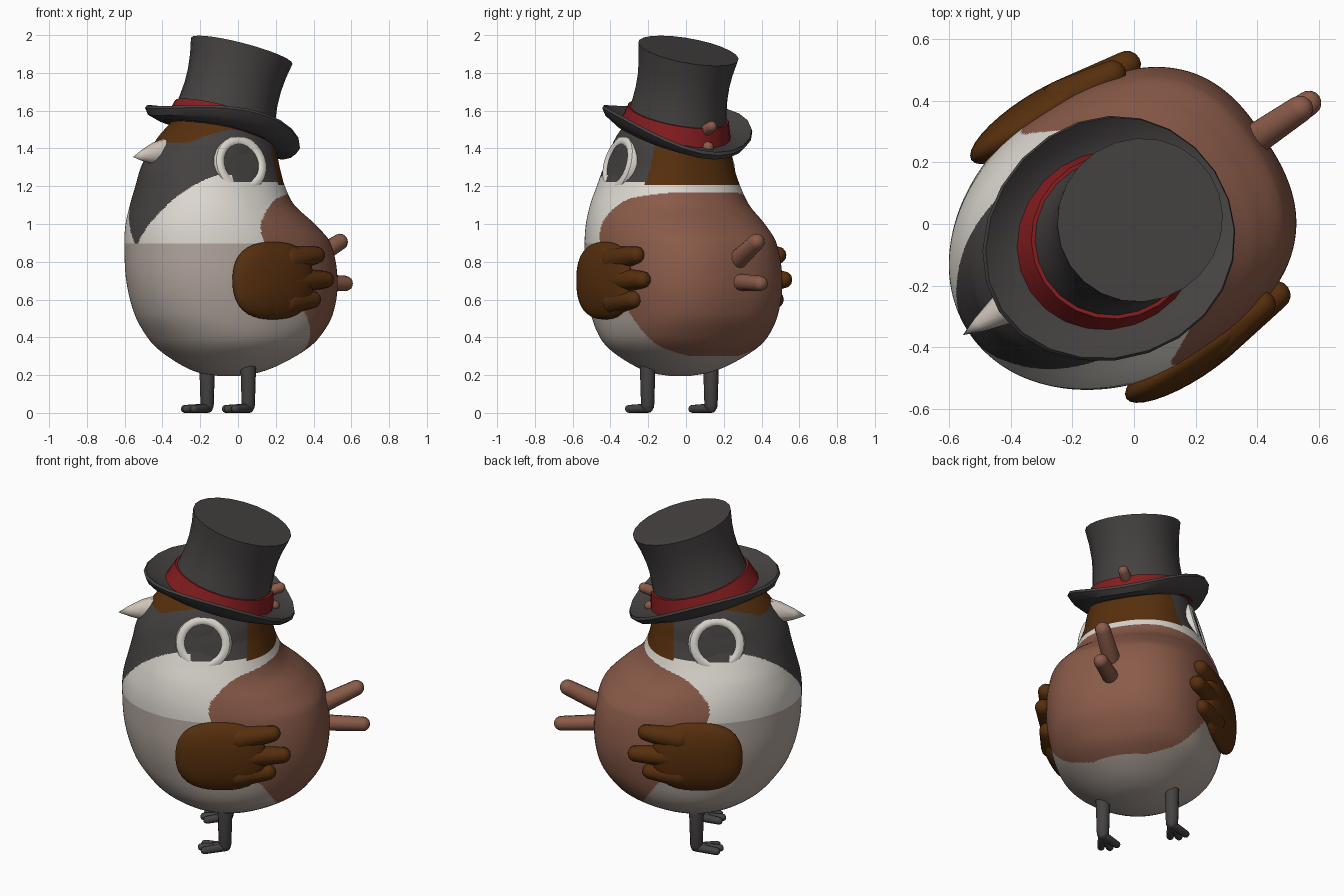
import bpy, bmesh, math
from mathutils import Matrix, Vector

if "Cube" in bpy.data.objects:
    bpy.data.objects.remove(bpy.data.objects["Cube"])

# The bird is built facing +x (left side +y), then turned to its resting heading
HEADING = Matrix.Rotation(math.radians(213), 4, 'Z')


def material(name, r, g, b):
    m = bpy.data.materials.new(name)
    lin = [(c / 255 / 12.92 if c < 10.3 else ((c / 255 + 0.055) / 1.055) ** 2.4) for c in (r, g, b)]
    m.diffuse_color = (*lin, 1)
    m.use_nodes = True
    m.node_tree.nodes["Principled BSDF"].inputs["Base Color"].default_value = m.diffuse_color
    return m


WHITE = material("off_white", 222, 217, 209)
BELLY = material("warm_grey", 178, 166, 157)
BACK = material("russet_brown", 138, 91, 73)
CAP = material("dark_brown", 87, 47, 13)
DARK = material("charcoal", 69, 65, 65)
RED = material("band_red", 134, 29, 31)
BEAK = material("pale_beak", 208, 197, 187)


def finish(name, bm, mats, angle=40):
    bmesh.ops.transform(bm, matrix=HEADING, verts=bm.verts)
    bmesh.ops.recalc_face_normals(bm, faces=bm.faces)
    me = bpy.data.meshes.new(name)
    bm.to_mesh(me)
    bm.free()
    ob = bpy.data.objects.new(name, me)
    bpy.context.collection.objects.link(ob)
    for m in mats:
        me.materials.append(m)
    bpy.context.view_layer.objects.active = ob
    ob.select_set(True)
    bpy.ops.object.shade_smooth_by_angle(angle=math.radians(angle))
    ob.select_set(False)
    return ob


def lathe(bm, profile, mtx, n=24, closed=False, bend=lambda v: v):
    """Revolve (radius, height) points around z; zero radius closes an end."""
    rings = []
    for r, h in profile:
        k = n if r > 0 else 1
        rings.append([bm.verts.new(mtx @ bend(Vector((r * math.cos(i * math.tau / n),
                                                      r * math.sin(i * math.tau / n), h)))) for i in range(k)])
    pairs = list(zip(rings, rings[1:])) + ([(rings[-1], rings[0])] if closed else [])
    for a, b in pairs:
        for i in range(n):
            j = (i + 1) % n
            quad = [a[i % len(a)], a[j % len(a)], b[j % len(b)], b[i % len(b)]]
            bm.faces.new(list(dict.fromkeys(quad)))


def capsule(bm, p0, p1, r0, r1):
    """Round-ended rod from p0 to p1."""
    p0, p1 = Vector(p0), Vector(p1)
    d = p1 - p0
    mtx = Matrix.Translation(p0) @ d.to_track_quat('Z', 'Y').to_matrix().to_4x4()
    arc = [i * math.pi / 8 for i in range(5)]
    prof = [(r0 * math.sin(a), -r0 * math.cos(a)) for a in arc]
    prof += [(r1 * math.cos(a), d.length + r1 * math.sin(a)) for a in arc]
    prof[0], prof[-1] = (0, -r0), (0, d.length + r1)
    lathe(bm, prof, mtx, 12)


def interp(table, x):
    """Smooth lookup through a table; the first column is the key."""
    x = min(max(x, table[0][0]), table[-1][0])
    i = max(k for k in range(len(table) - 1) if table[k][0] <= x)
    p, q = table[i], table[i + 1]
    o, r = table[max(i - 1, 0)], table[min(i + 2, len(table) - 1)]
    w = q[0] - p[0]
    t = (x - p[0]) / w
    out = []
    for k in range(1, len(p)):
        m0 = (q[k] - o[k]) / (q[0] - o[0]) * w
        m1 = (r[k] - p[k]) / (r[0] - p[0]) * w
        out.append((2*t**3 - 3*t*t + 1) * p[k] + (t**3 - 2*t*t + t) * m0
                   + (3*t*t - 2*t**3) * q[k] + (t**3 - t*t) * m1)
    return out


# ---- body: height, centre offset, half length, half width, squareness of the back
BODY = [(.195, .06, .05, .05, 2), (.21, .06, .15, .14, 2), (.25, .05, .255, .245, 2), (.33, .04, .385, .37, 2.1),
        (.40, .04, .455, .425, 2.3), (.52, .045, .53, .455, 2.5), (.70, .06, .568, .472, 2.6),
        (.90, .085, .557, .46, 2.5), (1.0, .125, .51, .44, 2.35), (1.1, .17, .44, .405, 2.2),
        (1.2, .185, .40, .36, 2.3), (1.3, .185, .375, .318, 2.4), (1.4, .165, .335, .3, 2.3),
        (1.5, .14, .275, .265, 2.1), (1.58, .11, .2, .2, 2), (1.62, .1, .05, .05, 2)]
# Leading edge of the russet back by height
BACK_EDGE = [(.3, -.27), (.34, -.235), (.4, -.21), (.48, -.17), (.7, 0), (.88, .125), (.97, .145),
             (1.03, .125), (1.1, .05), (1.14, -.03), (1.17, -.2)]


def body_colour(p):
    f, side, z = p.x, abs(p.y), p.z
    if .3 < z < 1.168 and f < interp(BACK_EDGE, z)[0]:
        return 2
    if z < .895:
        return 1
    if z > 1.21 and f < -.06:
        return 3
    if z > 1.5 or (f > .2 and z > 1.43 + max(0, side - .17) * .8):
        return 3
    if f > -.06 and z > min(.88 + 1.22 * side, 1.225 if f < .25 else 1.26):
        return 4
    return 0


bm = bmesh.new()
N, ROWS = 300, 280
rings = []
for k in range(ROWS + 1):
    z = .195 + 1.425 * k / ROWS
    c, a, b, e = interp(BODY, z)
    ring = []
    for i in range(N):
        co, si = math.cos(i * math.tau / N), math.sin(i * math.tau / N)
        p = 2 / e if co < 0 else 1
        ring.append(bm.verts.new((c + a * math.copysign(abs(co) ** p, co),
                                  b * math.copysign(abs(si) ** p, si), z)))
    rings.append(ring)
for lo, hi in zip(rings, rings[1:]):
    for i in range(N):
        face = bm.faces.new((lo[i], lo[(i + 1) % N], hi[(i + 1) % N], hi[i]))
        face.material_index = body_colour(face.calc_center_median())
bm.faces.new(rings[0]).material_index = 1
bm.faces.new(rings[-1]).material_index = 3
finish("body", bm, [WHITE, BELLY, BACK, CAP, DARK], 60)

# ---- beak
bm = bmesh.new()
axis = Vector((.2, 0, -.025))
mtx = (Matrix.Translation((.46, 0, 1.38)) @ Matrix.Diagonal((1, .8, 1, 1))
       @ axis.to_track_quat('Z', 'Y').to_matrix().to_4x4())
lathe(bm, [(0, 0), (.073, 0), (.062, .06), (.032, .14), (0, .205)], mtx, 10)
finish("beak", bm, [BEAK])

# ---- tail feathers
bm = bmesh.new()
capsule(bm, (-.40, -.015, .77), (-.655, -.02, .905), .054, .044)
capsule(bm, (-.40, -.015, .695), (-.69, -.02, .685), .047, .041)
finish("tail_feathers", bm, [BACK])

# ---- paired parts
for name, s in (("left", 1), ("right", -1)):
    # eye: pale rounded ring around a dark disc
    n = Vector((.07, s * .96, .25))
    eye = Matrix.Translation((.18, s * .279, 1.31)) @ n.to_track_quat('Z', 'Y').to_matrix().to_4x4()
    bm = bmesh.new()
    lathe(bm, [(.102, -.07), (.102, .035), (.113, .045), (.132, .047), (.15, .037), (.159, .013), (.154, -.07)],
          eye, 24, True)
    finish(name + "_eye_ring", bm, [WHITE])
    bm = bmesh.new()
    lathe(bm, [(0, .042), (.105, .037), (.105, -.06), (0, -.06)], eye)
    finish(name + "_pupil", bm, [DARK])

    # wing: flattened, squarish oval with three finger feathers
    bm = bmesh.new()
    bmesh.ops.create_uvsphere(bm, u_segments=32, v_segments=20, radius=1)
    for v in bm.verts:
        d = math.hypot(v.co.x, v.co.z) or 1
        k = (abs(v.co.x / d) ** 2.5 + abs(v.co.z / d) ** 2.5) ** (-1 / 2.5)
        v.co = (.08 + .25 * v.co.x * k, s * (.462 + .075 * s * v.co.y), .7 + .205 * v.co.z * k)
    for z0, z1, tip in ((.81, .835, -.205), (.70, .705, -.262), (.59, .6, -.18)):
        capsule(bm, (-.02, s * .46, z0), (tip, s * .446, z1), .071, .046)
    finish(name + "_wing", bm, [CAP], 60)

    # leg with three toes
    bm = bmesh.new()
    capsule(bm, (.065, s * .2, .3), (.065, s * .2, .04), .043, .035)
    for spread in (-.045, 0, .045):
        capsule(bm, (.06, s * .2, .025), (.195 - abs(spread) * .4, s * .2 + spread, .021), .025, .021)
    finish(name + "_leg", bm, [DARK])

# ---- hat, leaning backward, slightly oval, with the brim curling up at the sides
LEAN = Matrix.Translation((.1, 0, 1.5)) @ Matrix.Rotation(math.radians(-16.5), 4, 'Y')
HAT = LEAN @ Matrix.Diagonal((1.025, .955, 1, 1))


def curl(v):
    t = min(1, max(0, (math.hypot(v.x, v.y) - .25) / .15))
    return Vector((v.x, v.y, v.z + t * (.5 * v.y ** 2 - .022)))


bm = bmesh.new()
lathe(bm, [(.22, -.025), (.34, -.035), (.40, -.022), (.424, .008), (.417, .024), (.37, .008), (.29, -.003),
           (.22, -.005)], LEAN @ Matrix.Diagonal((1.03, .92, 1, 1)), 24, True, curl)
finish("hat_brim", bm, [DARK])
bm = bmesh.new()
lathe(bm, [(0, -.02), (.285, -.02), (.272, .05), (.26, .12), (.252, .2), (.252, .27), (.26, .35), (.276, .435),
           (0, .437)], HAT)
finish("hat_crown", bm, [DARK])
bm = bmesh.new()
lathe(bm, [(.26, -.02), (.308, -.02), (.278, .088), (.25, .088)], HAT, 24, True)
finish("hat_band", bm, [RED])

# small quills tucked in the back of the band
bm = bmesh.new()
for h, rise in ((.065, .045), (-.01, .006)):
    capsule(bm, LEAN @ Vector((-.255, -.01, h)), LEAN @ Vector((-.315, -.01, h + rise)), .033, .029)
finish("hat_quills", bm, [BACK])
